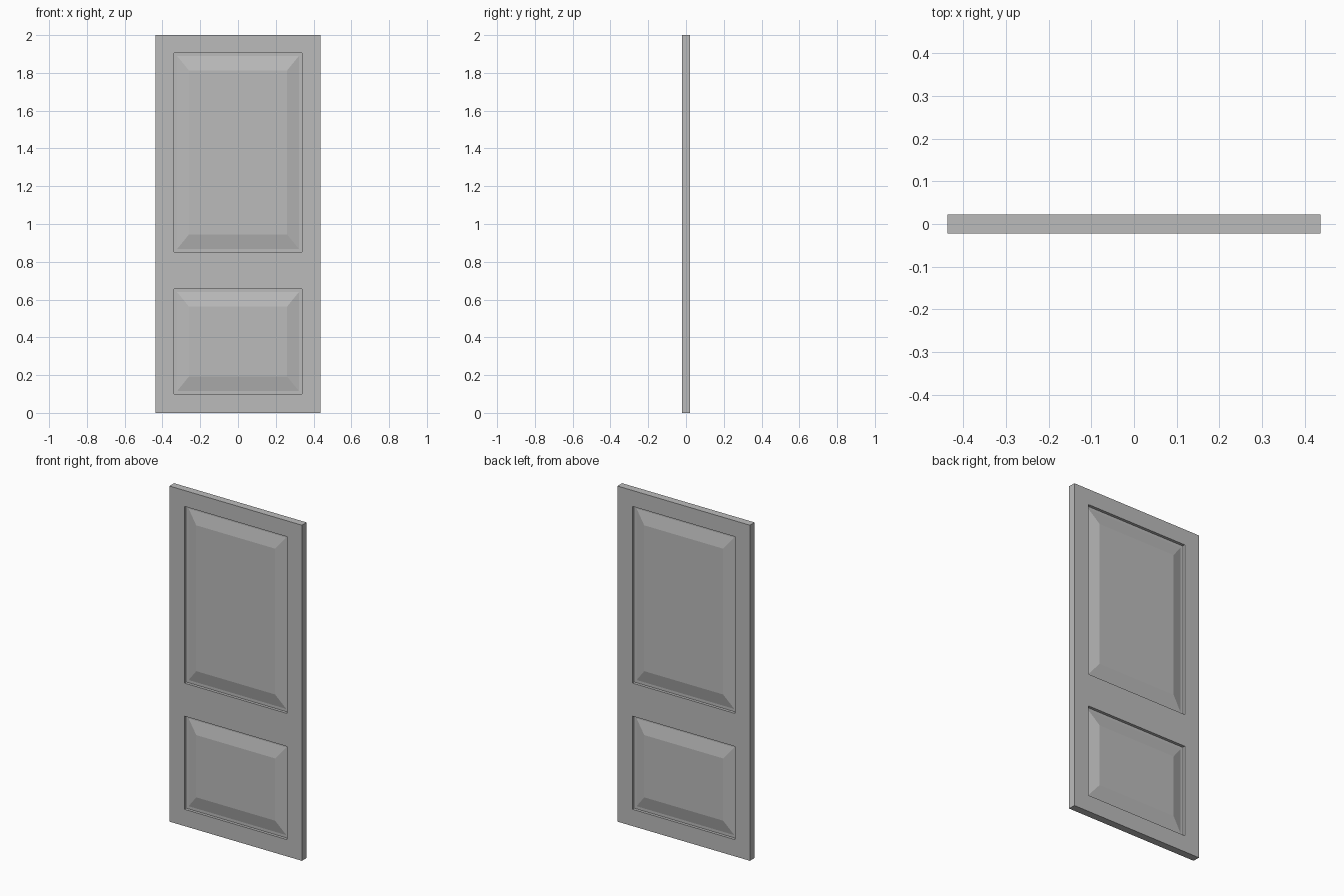
import bpy, bmesh
from mathutils import Vector

cube = bpy.data.objects.get("Cube")
if cube:
    bpy.data.objects.remove(cube)

WIDTH, THICKNESS, HEIGHT = 0.874, 0.044, 2.0
PANEL_X = 0.338                          # half width of both panels
PANELS = [(0.1, 0.655), (0.852, 1.905)]  # bottom and top of each panel
DEPTH = 0.017                            # depth of the groove round a panel


def paint(name, colour):
    mat = bpy.data.materials.new(name)
    mat.use_nodes = True
    mat.diffuse_color = colour
    mat.node_tree.nodes["Principled BSDF"].inputs["Base Color"].default_value = colour
    return mat


def step(bm, face, dx, dz, dy):
    """Inset a face by dx and dz, and move it dy along its normal."""
    centre, side = face.calc_center_median(), face.normal.y
    target = {}
    corners = [v.co.copy() for v in face.verts]
    bmesh.ops.inset_individual(bm, faces=[face], thickness=0.001)
    for v in face.verts:
        old = min(corners, key=lambda c: (c - v.co).length)
        sx = 1 if old.x > centre.x else -1
        sz = 1 if old.z > centre.z else -1
        target[v] = old + Vector((-sx * dx, side * dy, -sz * dz))
    for v, co in target.items():
        v.co = co


# Door slab, cut along the panel outlines
bm = bmesh.new()
bmesh.ops.create_cube(bm, size=1)
bmesh.ops.scale(bm, vec=(WIDTH, THICKNESS, HEIGHT), verts=bm.verts)
bmesh.ops.translate(bm, vec=(0, 0, HEIGHT / 2), verts=bm.verts)
cuts = [((x, 0, 0), (1, 0, 0)) for x in (-PANEL_X, PANEL_X)]
cuts += [((0, 0, z), (0, 0, 1)) for panel in PANELS for z in panel]
for co, normal in cuts:
    bmesh.ops.bisect_plane(bm, geom=bm.verts[:] + bm.edges[:] + bm.faces[:],
                           plane_co=co, plane_no=normal)
bm.normal_update()

# Raised panels on both sides: groove wall, groove floor, sloped border
fields = []
for f in bm.faces:
    c = f.calc_center_median()
    if abs(f.normal.y) > 0.9 and abs(c.x) < PANEL_X and any(a < c.z < b for a, b in PANELS):
        fields.append(f)
for f in fields:
    step(bm, f, 0, 0, -DEPTH)
    step(bm, f, 0.016, 0.016, 0)
    step(bm, f, 0.062, 0.076, DEPTH)
bm.normal_update()

mesh = bpy.data.meshes.new("door")
bm.to_mesh(mesh)
bm.free()
mesh.materials.append(paint("grey paint", (0.5, 0.5, 0.5, 1)))
door = bpy.data.objects.new("door", mesh)
bpy.context.collection.objects.link(door)
